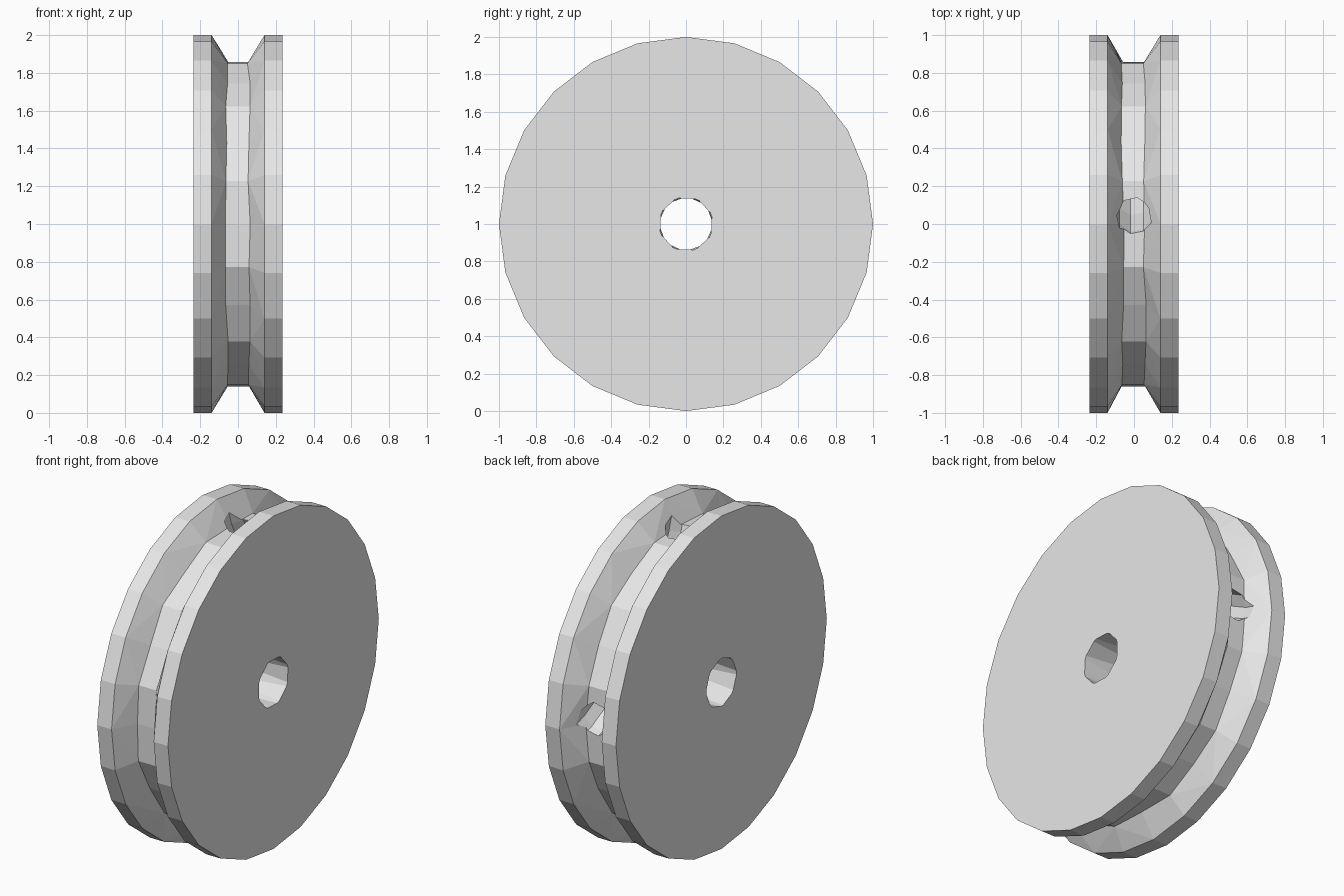
import bpy, bmesh, random
from math import sin, cos, pi, radians
from mathutils import Vector

random.seed(4)
old = bpy.data.objects.get("Cube")
if old:
    bpy.data.objects.remove(old, do_unlink=True)

CENTRE = Vector((0, 0, 1))
SIDES = 24

grey = bpy.data.materials.new("light grey")
grey.use_nodes = True
grey.diffuse_color = (0.8, 0.8, 0.8, 1)
grey.node_tree.nodes["Principled BSDF"].inputs["Base Color"].default_value = (0.8, 0.8, 0.8, 1)


def loft(name, rings):
    """Skin a list of equal rings of points and close both ends."""
    bm = bmesh.new()
    loops = [[bm.verts.new(p) for p in ring] for ring in rings]
    n = len(loops[0])
    for a, b in zip(loops, loops[1:]):
        for i in range(n):
            j = (i + 1) % n
            bm.faces.new((a[i], a[j], b[j], b[i]))
    bm.faces.new(loops[0])
    bm.faces.new(loops[-1])
    bmesh.ops.recalc_face_normals(bm, faces=bm.faces)
    bmesh.ops.triangulate(bm, faces=[f for f in bm.faces if len(f.verts) == 4])
    mesh = bpy.data.meshes.new(name)
    bm.to_mesh(mesh)
    bm.free()
    mesh.materials.append(grey)
    obj = bpy.data.objects.new(name, mesh)
    bpy.context.collection.objects.link(obj)
    return obj


def wheel_ring(x, radius, sides=SIDES, turn=0.0):
    return [CENTRE + Vector((x, radius * cos(a), radius * sin(a)))
            for a in (2 * pi * i / sides + turn for i in range(sides))]


def groove_ring(x):
    """Groove floor: twelve slightly uneven chords."""
    ring = []
    for i in range(SIDES):
        a = 2 * pi * i / SIDES
        r = 0.88 if i % 2 else 0.86
        ring.append(CENTRE + Vector((x + random.uniform(-0.009, 0.009), r * cos(a), r * sin(a))))
    return ring


# Grooved wheel
wheel = loft("pulley_wheel", [
    wheel_ring(-0.235, 1), wheel_ring(-0.14, 1),
    groove_ring(-0.06), groove_ring(0.057),
    wheel_ring(0.14, 1), wheel_ring(0.235, 1)])

# Twisted eight-sided axle hole
axle = loft("axle_hole_cutter", [
    wheel_ring(-0.4, 0.145, 8, radians(-2)), wheel_ring(0.4, 0.145, 8, radians(20))])

# Curved cord channel from the top of the groove to the back
bend = Vector((0, 1.0, 2.0))
channel_rings = []
for k in range(9):
    a = pi + pi / 2 * k / 8
    out = Vector((0, cos(a), sin(a)))
    mid = bend + out
    channel_rings.append([mid + out * 0.093 * sin(t) + Vector((0.093 * cos(t), 0, 0))
                          for t in (2 * pi * i / 8 + 0.2 for i in range(8))])
# Keep the channel clear of the axle by bending it outward in the middle
for k, ring in enumerate(channel_rings):
    shift = 0.08 * sin(pi * k / 8)
    for p in ring:
        p += Vector((0, shift, shift))
channel = loft("cord_channel_cutter", channel_rings)

# Cut both openings
for cutter in (axle, channel):
    cut = wheel.modifiers.new(cutter.name, 'BOOLEAN')
    cut.operation = 'DIFFERENCE'
    cut.solver = 'EXACT'
    cut.object = cutter
    cutter.hide_render = True
    cutter.hide_set(True)
bpy.context.view_layer.objects.active = wheel
wheel.select_set(True)
for name in [m.name for m in wheel.modifiers]:
    bpy.ops.object.modifier_apply(modifier=name)
for cutter in (axle, channel):
    bpy.data.objects.remove(cutter, do_unlink=True)
